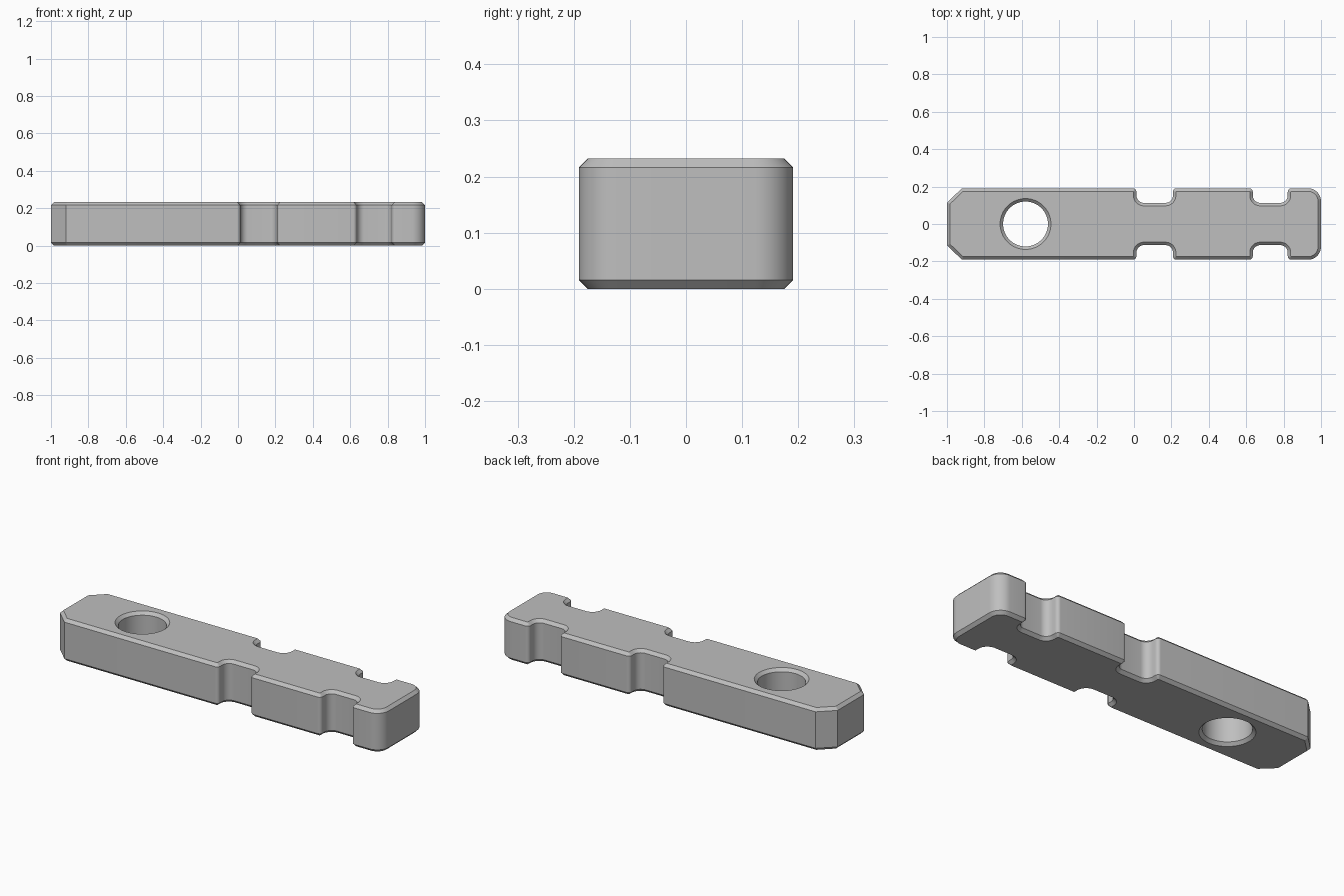
import bpy, bmesh, math
from mathutils import Vector

if "Cube" in bpy.data.objects:
    bpy.data.objects.remove(bpy.data.objects["Cube"])

HEIGHT, HALF_WIDTH, FLOOR = 0.232, 0.191, 0.113
CHAMFER = 0.016
HOLE_X, HOLE_R = -0.58, 0.12
NOTCHES = [(0.013, 0.208), (0.635, 0.822)]

grey = bpy.data.materials.new("plain grey")
grey.use_nodes = True
colour = (0.52, 0.52, 0.52, 1)
grey.diffuse_color = colour
grey.node_tree.nodes["Principled BSDF"].inputs["Base Color"].default_value = colour


def make_object(name, bm):
    bmesh.ops.recalc_face_normals(bm, faces=bm.faces)
    mesh = bpy.data.meshes.new(name)
    bm.to_mesh(mesh)
    bm.free()
    mesh.materials.append(grey)
    obj = bpy.data.objects.new(name, mesh)
    bpy.context.collection.objects.link(obj)
    return obj


def round_corners(corners):
    """Replace each square corner (x, y, radius) by an arc."""
    points = []
    for i, (x, y, r) in enumerate(corners):
        p = Vector((x, y))
        if r == 0:
            points.append(p)
            continue
        u = (Vector(corners[i - 1][:2]) - p).normalized()
        v = (Vector(corners[(i + 1) % len(corners)][:2]) - p).normalized()
        steps = 12 if r > 0.05 else 8
        for k in range(steps + 1):
            t = math.pi / 2 * k / steps
            points.append(p + r * (u + v - v * math.cos(t) - u * math.sin(t)))
    return points


# Half outline from the rounded end to the clipped end, then mirrored
half = [(1, HALF_WIDTH, 0.07)]
for x0, x1 in reversed(NOTCHES):
    half += [(x1, HALF_WIDTH, 0.019), (x1, FLOOR, 0.04),
             (x0, FLOOR, 0.04), (x0, HALF_WIDTH, 0.019)]
half += [(-0.92, HALF_WIDTH, 0), (-1, 0.114, 0)]
outline = round_corners(half + [(x, -y, r) for x, y, r in reversed(half)])

# Bar body, extruded and chamfered top and bottom
bm = bmesh.new()
base = bm.faces.new([bm.verts.new((p.x, p.y, 0)) for p in outline])
top = bmesh.ops.extrude_face_region(bm, geom=[base], use_keep_orig=True)
bmesh.ops.translate(bm, vec=(0, 0, HEIGHT),
                    verts=[g for g in top["geom"] if isinstance(g, bmesh.types.BMVert)])
bar = make_object("notched_bar", bm)

bevel = bar.modifiers.new("edge chamfer", "BEVEL")
bevel.width = CHAMFER
bevel.segments = 1
bevel.limit_method = "ANGLE"
bevel.angle_limit = math.radians(60)
bevel.use_clamp_overlap = False

# Hole cutter with flared ends
bm = bmesh.new()
sides, over = 64, 0.02
rings = []
for z, r in [(-over, HOLE_R + CHAMFER + over), (CHAMFER, HOLE_R),
             (HEIGHT - CHAMFER, HOLE_R), (HEIGHT + over, HOLE_R + CHAMFER + over)]:
    rings.append([bm.verts.new((HOLE_X + r * math.cos(math.tau * k / sides),
                                r * math.sin(math.tau * k / sides), z))
                  for k in range(sides)])
for low, high in zip(rings, rings[1:]):
    for k in range(sides):
        n = (k + 1) % sides
        bm.faces.new((low[k], low[n], high[n], high[k]))
bm.faces.new(rings[0])
bm.faces.new(rings[-1])
cutter = make_object("hole_cutter", bm)
cutter.hide_render = True

cut = bar.modifiers.new("round hole", "BOOLEAN")
cut.operation = "DIFFERENCE"
cut.solver = "EXACT"
cut.object = cutter

# Apply, tidy up and shade
bpy.ops.object.select_all(action="DESELECT")
bar.select_set(True)
bpy.context.view_layer.objects.active = bar
for name in [m.name for m in bar.modifiers]:
    bpy.ops.object.modifier_apply(modifier=name)
bpy.data.objects.remove(cutter)
bpy.ops.object.shade_smooth_by_angle(angle=math.radians(30))
